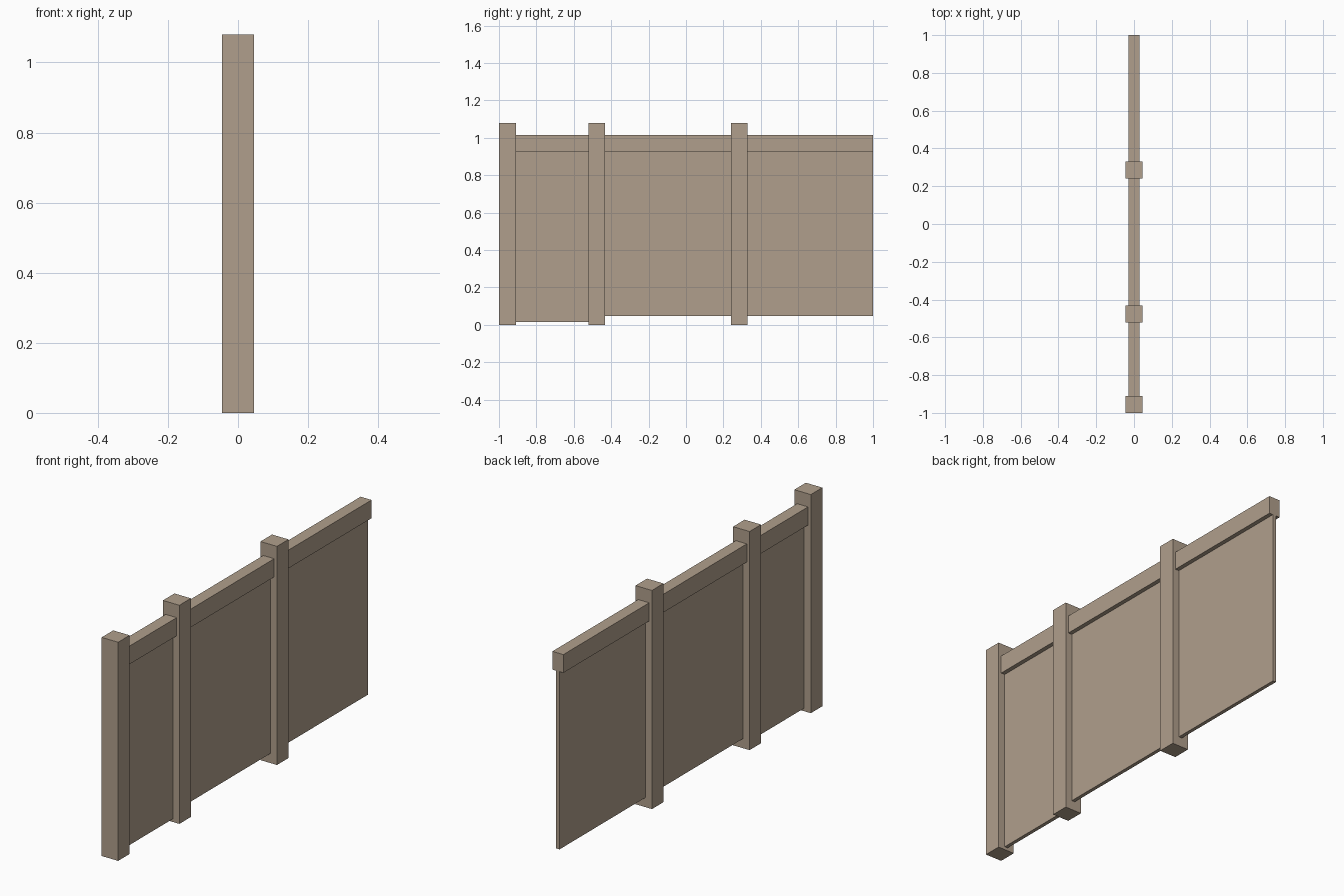
import bpy

cube = bpy.data.objects.get("Cube")
if cube:
    bpy.data.objects.remove(cube, do_unlink=True)

# Single weathered wood colour
wood = bpy.data.materials.new("weathered_wood")
wood.use_nodes = True
colour = (0.434, 0.347, 0.262, 1)
wood.diffuse_color = colour
wood.node_tree.nodes["Principled BSDF"].inputs["Base Color"].default_value = colour


def box(name, width, y0, y1, z0, z1):
    """Box centred on x = 0, spanning the given y and z ranges."""
    bpy.ops.mesh.primitive_cube_add(size=1, location=(0, (y0 + y1) / 2, (z0 + z1) / 2))
    obj = bpy.context.object
    obj.name = name
    obj.scale = (width, y1 - y0, z1 - z0)
    bpy.ops.object.transform_apply(location=False, rotation=False, scale=True)
    obj.data.materials.append(wood)


POST = 0.09
post_starts = {"front": -1.0, "middle": -0.522, "back": 0.24}

# Square posts
for name, y in post_starts.items():
    box(name + "_post", POST, y, y + POST, 0, 1.08)

# Thin panel and top rail in each bay; the short bay's panel hangs lower
starts = list(post_starts.values())
ends = starts[1:] + [1.0]
bottoms = [0.015, 0.047, 0.047]
for name, start, end, bottom in zip(post_starts, starts, ends, bottoms):
    box(name + "_panel", 0.018, start + POST, end, bottom, 0.925)
    box(name + "_rail", 0.06, start + POST, end, 0.925, 1.015)
